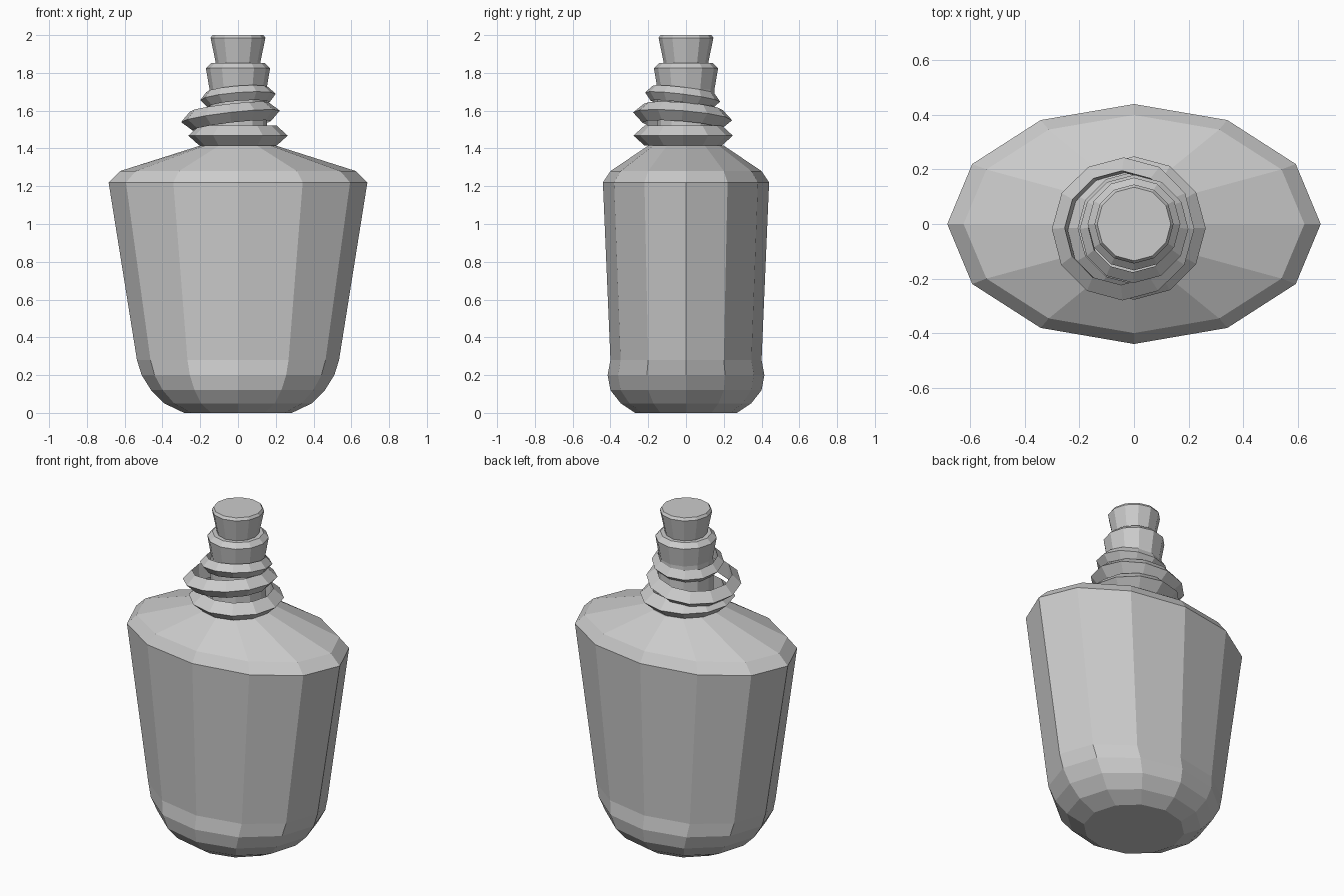
import bpy
import math
from mathutils import Euler

SIDES = 12

if "Cube" in bpy.data.objects:
    bpy.data.objects.remove(bpy.data.objects["Cube"])

grey = bpy.data.materials.new("plain_grey")
grey.use_nodes = True
grey.diffuse_color = (0.6, 0.6, 0.6, 1)
grey.node_tree.nodes["Principled BSDF"].inputs["Base Color"].default_value = (0.6, 0.6, 0.6, 1)


def loft(name, rings, closed=False, location=(0, 0, 0), tilt=(0, 0)):
    """Join elliptical rings (rx, ry, z), capped at the ends or looped into a hoop."""
    verts, faces = [], []
    for rx, ry, z in rings:
        for i in range(SIDES):
            a = 2 * math.pi * i / SIDES
            verts.append((rx * math.cos(a), ry * math.sin(a), z))
    count = len(rings)
    for r in range(count if closed else count - 1):
        low, high = r * SIDES, (r + 1) % count * SIDES
        for i in range(SIDES):
            j = (i + 1) % SIDES
            faces.append((low + i, low + j, high + j, high + i))
    if not closed:
        faces.append(tuple(reversed(range(SIDES))))
        faces.append(tuple(range((count - 1) * SIDES, count * SIDES)))
    mesh = bpy.data.meshes.new(name)
    mesh.from_pydata(verts, [], faces)
    mesh.materials.append(grey)
    obj = bpy.data.objects.new(name, mesh)
    obj.location = location
    obj.rotation_euler = Euler((math.radians(tilt[0]), math.radians(tilt[1]), 0))
    bpy.context.collection.objects.link(obj)
    return obj


def hoop(name, inner, outer, height, location, tilt=(0, 0)):
    """Ring with a pointed outer rim and a straight inner wall."""
    h = height / 2
    rings = [(inner, inner, -h), (outer, outer, 0), (inner, inner, h)]
    return loft(name, rings, True, location, tilt)


# Flattened oval body with rounded base and sloping shoulder
loft("bottle_body", [
    (0.285, 0.27, 0), (0.39, 0.345, 0.05), (0.46, 0.40, 0.12),
    (0.51, 0.415, 0.2), (0.535, 0.40, 0.28), (0.685, 0.44, 1.22),
    (0.625, 0.40, 1.28), (0.2, 0.2, 1.415)])

# Neck core inside the wrapped rings
loft("neck", [(0.155, 0.155, 1.40), (0.15, 0.15, 1.74)])

# Loose rings around the neck
hoop("lower_ring", 0.205, 0.263, 0.105, (0, -0.015, 1.468))
hoop("middle_ring", 0.21, 0.263, 0.1, (-0.04, -0.018, 1.57), (-4.6, -6.6))
hoop("upper_ring", 0.165, 0.2, 0.08, (0, -0.018, 1.672), (-7, -4.6))

# Flared collar and stopper
loft("collar", [(0.145, 0.145, 1.68), (0.17, 0.17, 1.825), (0.142, 0.142, 1.852)])
loft("stopper", [(0.115, 0.115, 1.84), (0.145, 0.145, 1.985), (0.135, 0.135, 2)])
